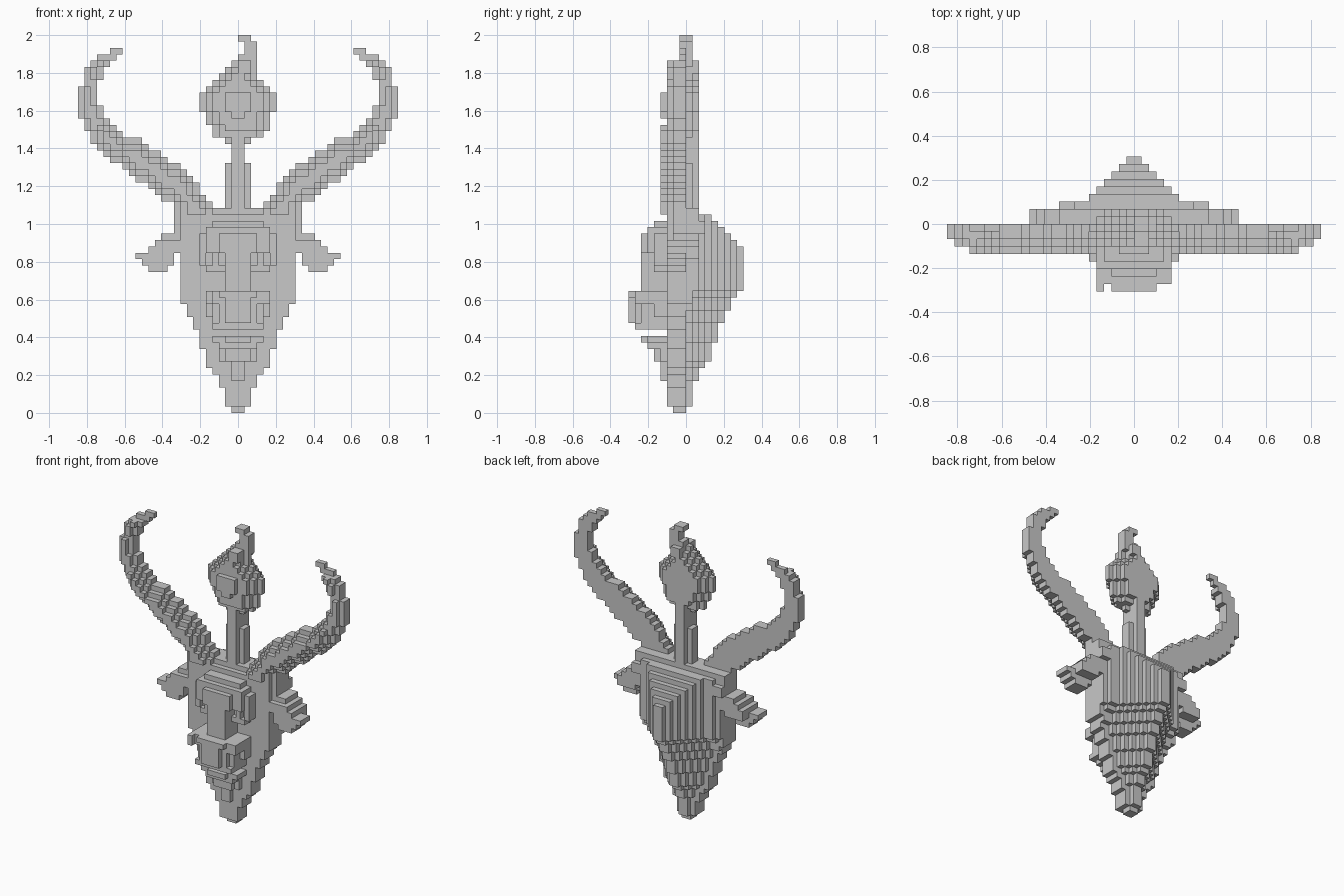
import bpy
import bmesh

UNIT = 2 / 59          # edge length of one block
TONE = 0.58

cube = bpy.data.objects.get("Cube")
if cube:
    bpy.data.objects.remove(cube, do_unlink=True)

grey = bpy.data.materials.new("stone_grey")
grey.use_nodes = True
tone = (TONE, TONE, TONE, 1)
grey.diffuse_color = tone
grey.node_tree.nodes["Principled BSDF"].inputs["Base Color"].default_value = tone


def box(x0, x1, y0, y1, z0, z1):
    """Set of block cells in a half-open range."""
    return {(x, y, z) for x in range(x0, x1) for y in range(y0, y1) for z in range(z0, z1)}


def slab(half_width, y0, y1, z0, z1):
    """Box centred on x = 0."""
    return box(-half_width, half_width, y0, y1, z0, z1)


def step(profile, row):
    """Value of a stepped profile, given as {first row: value}."""
    return profile[max(start for start in profile if start <= row)]


def mirrored(cells):
    return {(-1 - x, y, z) for x, y, z in cells}


def eroded(outline, times):
    """Peel the rim off a flat set of (x, z) cells."""
    for _ in range(times):
        outline = {(x, z) for x, z in outline
                   if {(x + 1, z), (x - 1, z), (x, z + 1), (x, z - 1)} <= outline}
    return outline


def layers(outline, depth_erosion):
    """Relief: one outline per depth layer, peeled by the given amount."""
    return {(x, y, z) for y, times in depth_erosion.items()
            for x, z in eroded(outline, times)}


SIDES = [(axis, sign) for axis in range(3) for sign in (0, 1)]


def build(name, cells):
    """Mesh the exposed block faces of a cell set."""
    bm = bmesh.new()
    corners = {}

    def vert(p):
        if p not in corners:
            corners[p] = bm.verts.new([c * UNIT for c in p])
        return corners[p]

    for cell in sorted(cells):
        for axis, sign in SIDES:
            near = list(cell)
            near[axis] += 1 if sign else -1
            if tuple(near) in cells:
                continue
            u, v = (axis + 1) % 3, (axis + 2) % 3
            loop = []
            for du, dv in ((0, 0), (1, 0), (1, 1), (0, 1)):
                p = list(cell)
                p[axis] += sign
                p[u] += du
                p[v] += dv
                loop.append(vert(tuple(p)))
            bm.faces.new(loop if sign else loop[::-1])
    mesh = bpy.data.meshes.new(name)
    bm.to_mesh(mesh)
    bm.free()
    mesh.materials.append(grey)
    obj = bpy.data.objects.new(name, mesh)
    bpy.context.scene.collection.objects.link(obj)


# Head: flat face plate with a ribbed bulge behind it, cut by ledges at the top
width = {0: 1, 1: 2, 4: 3, 6: 4, 7: 5, 10: 6, 13: 7, 15: 8, 17: 9}
back = {0: 0, 1: 1, 5: 2, 7: 3, 8: 4, 11: 5, 14: 6, 16: 7, 18: 8, 19: 9,
        26: 8, 27: 7, 28: 6, 29: 5, 30: 4, 31: 2}
front = {0: -2, 1: -3, 31: -2}
plate_back = {0: 0, 17: 1, 19: 2}
head = slab(10, -2, 2, 28, 32) | slab(10, 2, 3, 28, 30)
for z in range(32):
    w, b = step(width, z), step(back, z)
    for y in range(step(front, z), b):
        depth = (9 if z > 18 else b) - y
        rib = w if y < step(plate_back, z) else min(w, depth + (depth > 6))
        head |= slab(rib, y, y + 1, z, z + 1)
build("head", head)

# Forehead dome with brow, cheek rims and eyes beside a narrow nose ridge
forehead = set()
for w, y, low, high in ((6, -5, 25, 28), (5, -6, 25, 29), (4, -5, 28, 30), (3, -7, 25, 28)):
    forehead |= slab(w, y, -3, low, high)
rim = box(5, 6, -5, -3, 23, 25) | box(2, 5, -5, -3, 22, 23) | box(3, 4, -5, -3, 23, 25)
rim |= box(2, 5, -4, -3, 23, 25)
build("forehead", forehead | rim | mirrored(rim))
build("nose_ridge", slab(2, -7, -3, 13, 26))

# Muzzle with an upper lip bar
muzzle = (slab(5, -8, -3, 17, 19) | slab(5, -5, -3, 15, 17) | slab(4, -7, -3, 14, 17)
          | slab(4, -8, -3, 13, 14) | slab(3, -8, -3, 14, 17) | slab(2, -9, -3, 14, 18)
          | slab(3, -9, -3, 18, 19) | box(-5, -4, -9, -7, 17, 19))
build("muzzle", muzzle)

# Lower jaw wedge
jaw = slab(2, -7, -3, 11, 12)
for w, y, low, high in ((4, -6, 11, 12), (3, -6, 10, 11), (3, -4, 8, 10), (2, -5, 8, 10), (1, -4, 5, 8)):
    jaw |= slab(w, y, -3, low, high)
build("lower_jaw", jaw)

# Drooping ears
ear = (box(11, 14, -3, 0, 22, 23) | box(10, 15, -3, 0, 23, 24) | box(10, 16, -3, 0, 24, 25)
       | box(10, 14, -2, 2, 24, 25) | box(9, 14, -3, 2, 25, 26)
       | box(9, 13, -3, 2, 26, 27) | box(9, 12, -2, 2, 27, 28))
build("left_ear", ear)
build("right_ear", mirrored(ear))

# Curved horns: flat back, ridged front
inner = {28: 1, 31: 3, 32: 4, 33: 5, 34: 6, 36: 7, 37: 8, 38: 9, 39: 11, 40: 12, 41: 14, 42: 15,
         43: 18, 44: 19, 45: 20, 46: 21, 48: 22, 52: 21, 54: 20, 55: 19, 56: 18}
outer = {28: 10, 33: 12, 34: 13, 35: 14, 36: 16, 37: 17, 38: 18, 39: 20, 40: 21, 41: 22,
         42: 23, 44: 24, 46: 25, 51: 24, 54: 23, 55: 22, 56: 20}
outline = {(x, z) for z in range(28, 57) for x in range(step(inner, z), step(outer, z))}
horn = layers(outline, {-1: 0, -2: 0, -3: 1, -4: 2})
horn = {(x, y, z) for x, y, z in horn if z > 30 and not (y == -2 and z > 54)}
build("left_horn", horn)
build("right_horn", mirrored(horn))

# Torch between the horns
build("torch_handle", slab(1, -2, 2, 29, 44) | slab(2, -1, 1, 31, 39))

# Rounded flame with a curled tip
left = {42: -2, 43: -4, 45: -5, 47: -6, 50: -5, 51: -4, 52: -3, 53: -2, 54: -1}
right = {42: 2, 43: 4, 44: 5, 47: 6, 50: 5, 51: 4, 52: 3}
flame = box(0, 2, -3, 2, 53, 55) | box(0, 3, -1, 1, 54, 56)
flame |= box(1, 3, -1, 1, 56, 58) | box(0, 2, -1, 1, 58, 59)
for y, trim in {-4: 4, -3: 2, -2: 1, -1: 0, 0: 1, 1: 2}.items():
    for z in range(42 + trim, 50 if trim == 4 else 55):
        flame |= box(step(left, z) + trim, step(right, z) - trim, y, y + 1, z, z + 1)
build("flame", flame)
